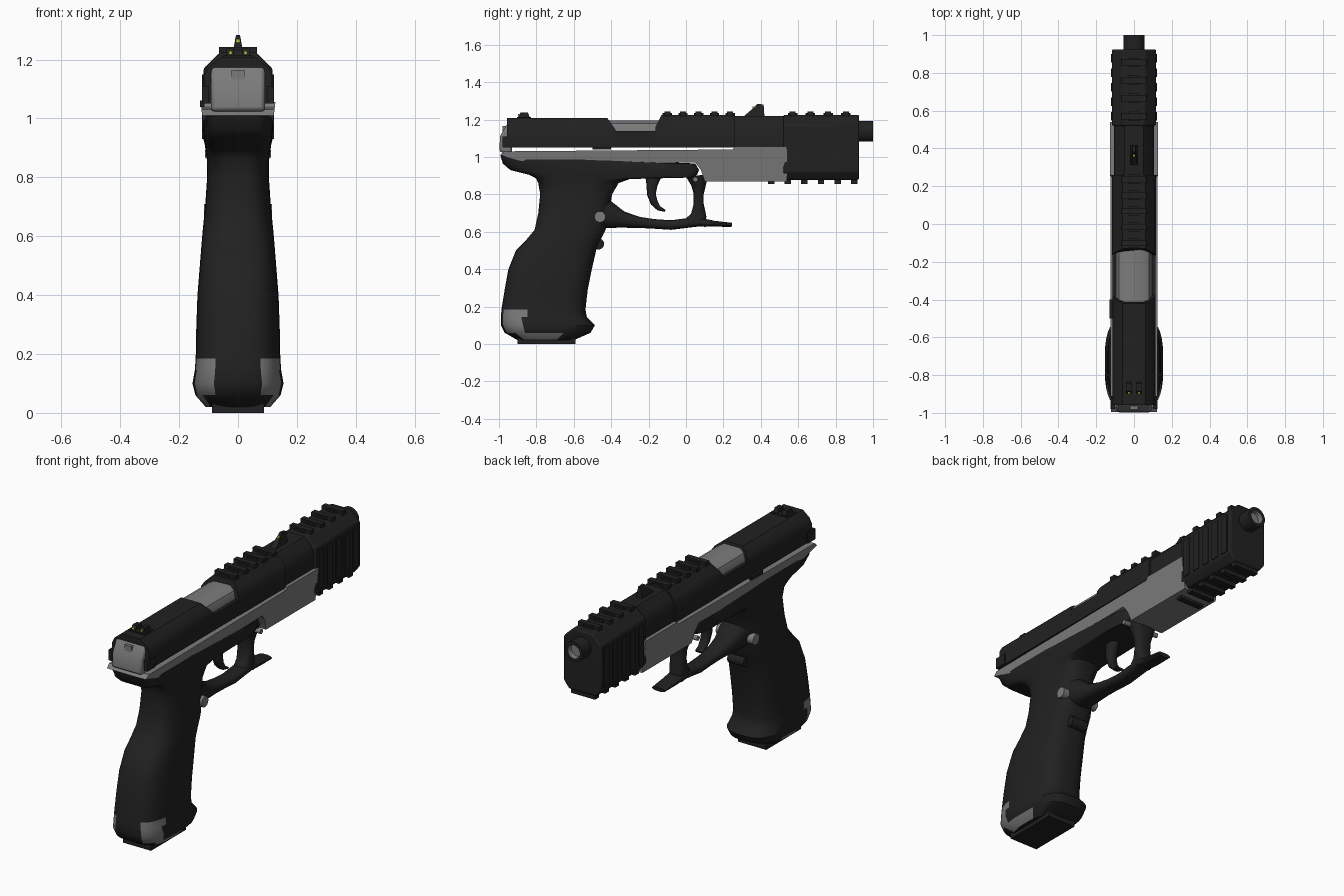
import bpy, bmesh, math
from mathutils import Vector

cube = bpy.data.objects.get("Cube")
if cube:
    bpy.data.objects.remove(cube)


def material(name, color, rough=0.6):
    m = bpy.data.materials.new(name)
    m.diffuse_color = (*color, 1)
    m.use_nodes = True
    node = m.node_tree.nodes["Principled BSDF"]
    node.inputs["Base Color"].default_value = (*color, 1)
    node.inputs["Roughness"].default_value = rough
    return m


BLACK = material("matte black", (0.015, 0.015, 0.015))
GREY = material("steel grey", (0.2, 0.2, 0.2))
GREEN = material("sight green", (0.45, 0.6, 0.05))


def finish(name, bm, mats, bevel=0, rule=None):
    bmesh.ops.recalc_face_normals(bm, faces=bm.faces)
    if rule:
        for f in bm.faces:
            f.material_index = int(rule(f.calc_center_median()))
    mesh = bpy.data.meshes.new(name)
    bm.to_mesh(mesh)
    bm.free()
    for m in mats:
        mesh.materials.append(m)
    ob = bpy.data.objects.new(name, mesh)
    bpy.context.collection.objects.link(ob)
    if bevel:
        mod = ob.modifiers.new("soft edges", "BEVEL")
        mod.width, mod.segments, mod.limit_method = bevel, 2, "ANGLE"
    bpy.ops.object.select_all(action="DESELECT")
    ob.select_set(True)
    bpy.context.view_layer.objects.active = ob
    bpy.ops.object.shade_smooth_by_angle(angle=math.radians(35))
    return ob


def loft(name, rings, mats, rule=None):
    bm = bmesh.new()
    rows = [[bm.verts.new(p) for p in r] for r in rings]
    n = len(rows[0])
    for a, b in zip(rows, rows[1:]):
        for i in range(n):
            j = (i + 1) % n
            bm.faces.new((a[i], a[j], b[j], b[i]))
    bm.faces.new(rows[0])
    bm.faces.new(rows[-1])
    return finish(name, bm, mats, rule=rule)


def ring(center, u, v, n=32, power=2.0):
    """Superellipse with half axes u and v."""
    def s(t):
        return math.copysign(abs(t) ** (2 / power), t)
    angles = [math.tau * (i + 0.5) / n for i in range(n)]
    return [Vector(center) + Vector(u) * s(math.cos(a)) + Vector(v) * s(math.sin(a)) for a in angles]


def strap(name, path, mat, power=2.6):
    """Sweep along (y, z, half thickness, half width) points."""
    rings = []
    for i, (y, z, t, w) in enumerate(path):
        a, b = path[max(i - 1, 0)], path[min(i + 1, len(path) - 1)]
        d = Vector((0, b[0] - a[0], b[1] - a[1])).normalized()
        rings.append(ring((0, y, z), Vector((0, -d.z, d.y)) * t, (w, 0, 0), 16, power))
    return loft(name, rings, [mat])


def side_prism(name, pts, width, mat, bevel=0):
    """Extrude a (y, z) outline in x; width(z) gives the half width."""
    bm = bmesh.new()
    rows = [[bm.verts.new((s * width(z), y, z)) for y, z in pts] for s in (-1, 1)]
    for r in rows:
        bm.faces.new(r)
    for i in range(len(pts)):
        j = (i + 1) % len(pts)
        bm.faces.new((rows[0][i], rows[0][j], rows[1][j], rows[1][i]))
    return finish(name, bm, [mat], bevel)


def long_prism(name, half, y0, y1, mat, slope0=0, slope1=0, bevel=0):
    """Extrude a mirrored (x, z) half outline in y; slopes slant the ends."""
    pts = half + [(-x, z) for x, z in reversed(half)]
    top = max(z for x, z in pts)
    def row(y, k):
        return [(x, y + k * min(top - z, 0.07), z) for x, z in pts]
    ob = loft(name, [row(y0, slope0), row(y1, slope1)], [mat])
    if bevel:
        mod = ob.modifiers.new("soft edges", "BEVEL")
        mod.width, mod.segments, mod.limit_method = bevel, 2, "ANGLE"
    return ob


def box(name, center, size, mat):
    bm = bmesh.new()
    bmesh.ops.create_cube(bm, size=1)
    for v in bm.verts:
        v.co = Vector(center) + Vector(a * b for a, b in zip(v.co, size))
    return finish(name, bm, [mat])


def x_cylinder(name, y, z, r, w, mat):
    rings = [ring((x, y, z), (0, r, 0), (0, 0, r), 20) for x in (-w, w)]
    return loft(name, rings, [mat])


# Grip and black lower body: z, rear y, front y, half width, squareness
stations = [
    (0.02, -0.90, -0.60, 0.11, 3), (0.06, -0.97, -0.51, 0.145, 3),
    (0.10, -0.99, -0.487, 0.155, 3), (0.145, -0.99, -0.53, 0.147, 3),
    (0.185, -0.987, -0.537, 0.144, 3), (0.29, -0.97, -0.525, 0.142, 3),
    (0.40, -0.95, -0.503, 0.138, 3), (0.50, -0.91, -0.48, 0.13, 3),
    (0.55, -0.86, -0.46, 0.126, 3), (0.61, -0.81, -0.43, 0.121, 3),
    (0.70, -0.79, -0.41, 0.112, 3), (0.80, -0.78, -0.395, 0.105, 3),
    (0.86, -0.79, -0.36, 0.106, 3.5), (0.882, -0.80, -0.3, 0.109, 5),
    (0.89, -0.81, 0.04, 0.11, 7), (0.905, -0.84, 0.06, 0.112, 7),
    (0.93, -0.94, 0.07, 0.116, 7), (0.965, -0.98, 0.05, 0.119, 7),
    (1.01, -0.993, -0.92, 0.119, 5)]
rings = [ring((0, (a + b) / 2, z), (w, 0, 0), (0, (b - a) / 2, 0), 40, p)
         for z, a, b, w, p in stations]


def grip_insert(c):
    corner = 0.06 < c.z < 0.18 and c.y < -0.86 and abs(c.x) > 0.08
    base = 0.025 < c.z < 0.06 and -0.88 < c.y < -0.66
    return corner or base


loft("grip", rings, [BLACK, GREY], grip_insert)
box("magazine_base", (0, -0.745, 0.02), (0.175, 0.31, 0.04), BLACK)
x_cylinder("grip_pin", -0.46, 0.68, 0.03, 0.116, GREY)
x_cylinder("magazine_release", -0.468, 0.535, 0.03, 0.05, BLACK)

# Trigger guard and trigger
strap("guard_lower", [
    (-0.50, 0.72, 0.10, 0.09), (-0.42, 0.69, 0.075, 0.08), (-0.34, 0.665, 0.045, 0.062),
    (-0.25, 0.65, 0.03, 0.05), (-0.17, 0.642, 0.026, 0.045), (-0.08, 0.636, 0.026, 0.045),
    (0.0, 0.646, 0.026, 0.045), (0.07, 0.652, 0.024, 0.045), (0.15, 0.643, 0.016, 0.045),
    (0.245, 0.637, 0.011, 0.04)], BLACK)
strap("guard_upright", [
    (0.05, 0.645, 0.06, 0.044), (0.068, 0.69, 0.042, 0.044), (0.068, 0.75, 0.027, 0.045),
    (0.068, 0.80, 0.027, 0.05), (0.068, 0.85, 0.04, 0.065), (0.06, 0.90, 0.06, 0.085)], BLACK)
x_cylinder("guard_pin", 0.05, 0.88, 0.013, 0.112, GREY)
strap("trigger", [
    (-0.175, 0.90, 0.045, 0.03), (-0.182, 0.85, 0.03, 0.03), (-0.185, 0.80, 0.024, 0.028),
    (-0.17, 0.755, 0.02, 0.026), (-0.145, 0.725, 0.013, 0.025),
    (-0.112, 0.712, 0.006, 0.022)], BLACK)

# Frame, wider towards the top
side_prism("frame", [
    (-0.995, 1.01), (-0.89, 0.98), (-0.67, 0.963), (0.05, 0.97), (0.08, 0.93), (0.10, 0.87),
    (0.54, 0.87), (0.54, 1.055), (0.26, 1.055), (0.25, 1.04), (-0.97, 1.03)],
    lambda z: 0.124 - 0.12 * (1.03 - z), GREY)
side_prism("back_plate", [
    (-0.93, 1.02), (-0.997, 1.025), (-0.995, 1.11), (-0.955, 1.18), (-0.93, 1.18)],
    lambda z: 0.092, GREY, bevel=0.015)
box("back_plate_notch", (0, -0.972, 1.14), (0.044, 0.02, 0.05), GREY)
for s in (-1, 1):
    box("slide_rear_tab", (s * 0.111, -0.945, 1.08), (0.022, 0.07, 0.06), BLACK)
box("slide_catch", (-0.121, -0.45, 1.05), (0.016, 0.10, 0.022), BLACK)

# Slide in sections around the ejection port
rear = [(0.115, 1.05), (0.115, 1.145), (0.10, 1.175), (0.06, 1.207)]
front = [(0.116, 1.05), (0.116, 1.16), (0.10, 1.185), (0.06, 1.225)]
nose = [(0.107, 1.05), (0.107, 1.15), (0.09, 1.18), (0.05, 1.22)]
long_prism("slide_rear", rear, -0.957, -0.42, BLACK, slope1=0.7)
long_prism("slide_middle", [(0.1145, 1.05), (0.1145, 1.14)], -0.45, -0.10, BLACK)
long_prism("slide_front", front, -0.13, 0.26, BLACK, slope0=-0.5)
long_prism("slide_nose", nose, 0.25, 0.54, BLACK)
long_prism("chamber", [(0.095, 1.10), (0.095, 1.15), (0.08, 1.18), (0.05, 1.196)],
           -0.45, -0.10, GREY)

# Muzzle block with side ribs
block = [(0.085, 0.878), (0.117, 0.92), (0.117, 1.17), (0.06, 1.225)]
long_prism("muzzle_block", block, 0.52, 0.925, BLACK, bevel=0.008)
for i in range(5):
    for s in (-1, 1):
        box("side_rib", (s * 0.117, 0.57 + 0.077 * i, 1.04), (0.01, 0.045, 0.22), BLACK)

# Barrel with a recessed bore
bore = [(0.85, 0.056), (1.0, 0.056), (1.0, 0.038), (0.97, 0.036)]
loft("barrel", [ring((0, y, 1.137), (r, 0, 0), (0, 0, r)) for y, r in bore], [BLACK, GREY],
     lambda c: 0.96 < c.y < 0.99)

# Accessory rail ribs on top and below
for y in [-0.1 + 0.084 * i for i in range(5)] + [0.57 + 0.095 * i for i in range(4)]:
    box("top_rib", (0, y, 1.225), (0.13, 0.032, 0.036), BLACK)
    box("top_rib_core", (0, y, 1.22), (0.06, 0.05, 0.03), BLACK)
for i in range(6):
    box("lower_rib", (0, 0.455 + 0.089 * i, 0.872), (0.15, 0.034, 0.034), BLACK)

# Sights
side_prism("front_sight", [(0.30, 1.21), (0.37, 1.27), (0.38, 1.284), (0.415, 1.28), (0.42, 1.21)],
           lambda z: 0.02 - 0.18 * (z - 1.21), BLACK)
box("front_sight_dot", (0, 0.366, 1.262), (0.012, 0.02, 0.014), GREEN)
for s in (-1, 1):
    side_prism("rear_sight", [(-0.905, 1.20), (-0.885, 1.237), (-0.845, 1.237), (-0.83, 1.20)],
               lambda z: 0.013, BLACK).location.x = s * 0.026
    box("rear_sight_dot", (s * 0.026, -0.893, 1.224), (0.01, 0.012, 0.01), GREEN)
box("rear_sight_base", (0, -0.867, 1.206), (0.10, 0.075, 0.016), BLACK)
